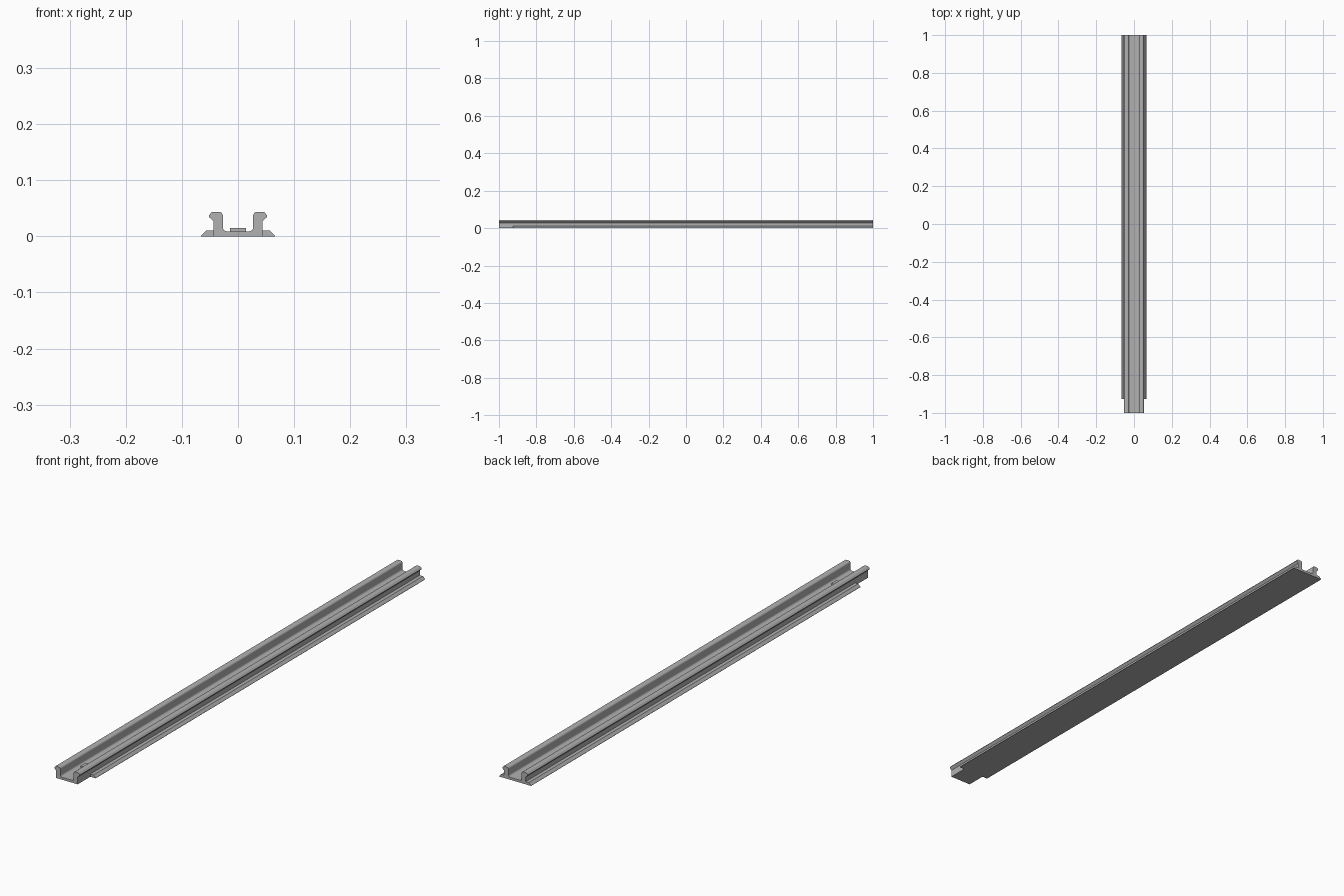
import bpy
import bmesh
from math import cos, sin, radians

cube = bpy.data.objects.get("Cube")
if cube:
    bpy.data.objects.remove(cube, do_unlink=True)

FRONT, BACK, FLANGE_FRONT = -1.0, 1.0, -0.926

grey = bpy.data.materials.new("plain_grey")
grey.use_nodes = True
colour = (0.44, 0.44, 0.44, 1)
grey.diffuse_color = colour
grey.node_tree.nodes["Principled BSDF"].inputs["Base Color"].default_value = colour


def arc(cx, cz, r, start, end, steps=6):
    """Points on an arc, angles in degrees."""
    angles = [radians(start + (end - start) * i / steps) for i in range(steps + 1)]
    return [(cx + r * cos(a), cz + r * sin(a)) for a in angles]


def extrude_profile(name, points, y0, y1):
    """Sweep an x-z outline along y."""
    bm = bmesh.new()
    face = bm.faces.new([bm.verts.new((x, y0, z)) for x, z in points])
    result = bmesh.ops.extrude_face_region(bm, geom=[face], use_keep_orig=True)
    moved = [v for v in result["geom"] if isinstance(v, bmesh.types.BMVert)]
    bmesh.ops.translate(bm, verts=moved, vec=(0, y1 - y0, 0))
    bmesh.ops.recalc_face_normals(bm, faces=bm.faces)
    mesh = bpy.data.meshes.new(name)
    bm.to_mesh(mesh)
    bm.free()
    mesh.materials.append(grey)
    obj = bpy.data.objects.new(name, mesh)
    bpy.context.collection.objects.link(obj)
    bpy.ops.object.select_all(action="DESELECT")
    obj.select_set(True)
    bpy.context.view_layer.objects.active = obj
    bpy.ops.object.shade_smooth_by_angle(angle=radians(30))
    return obj


# Channel with two hooked rails and rounded inner corners
half = [(0.044, 0), (0.044, 0.027)]
half += arc(0.049, 0.036, 0.003, -45, 45, 4)
half += arc(0.045, 0.0395, 0.004, 45, 90, 3)
half += arc(0.034, 0.0365, 0.007, 90, 180)
half += arc(0.020, 0.016, 0.007, 0, -90)
outline = half + [(-x, z) for x, z in reversed(half)]
extrude_profile("channel_rail", outline, FRONT, BACK)

# Bevelled side flanges, stopping short of the front end
for side, name in ((1, "left_flange"), (-1, "right_flange")):
    section = [(0.044, 0), (0.066, 0), (0.066, 0.001), (0.057, 0.010), (0.044, 0.010)]
    extrude_profile(name, [(side * x, z) for x, z in section], FLANGE_FRONT, BACK)

# Small raised stop on the channel floor near the front
stop = [(-0.014, 0.008), (0.014, 0.008), (0.014, 0.0145), (-0.014, 0.0145)]
extrude_profile("floor_stop", stop, -0.90, -0.87)
